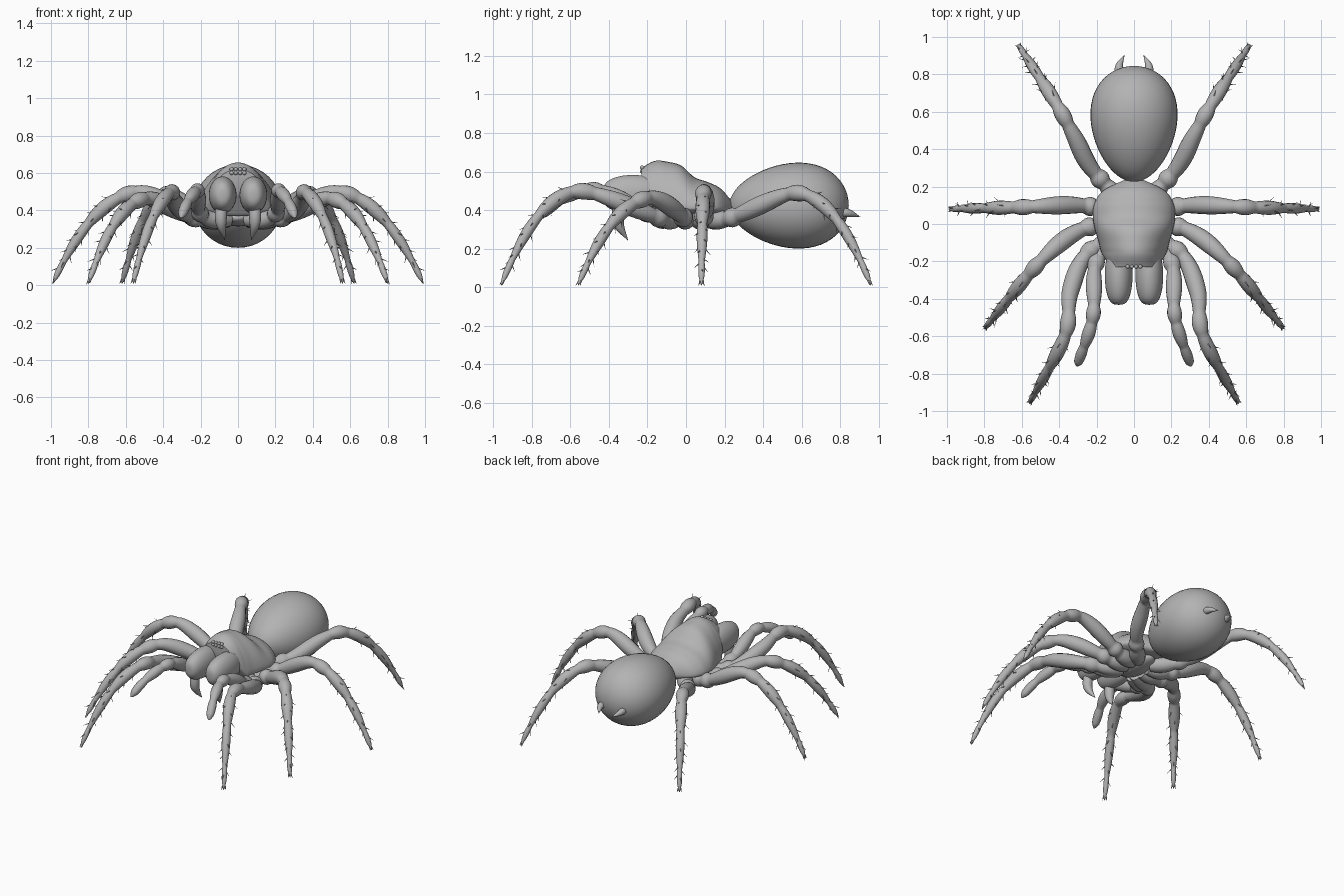
import bpy, bmesh, math, random
from mathutils import Vector

random.seed(4)
if "Cube" in bpy.data.objects:
    bpy.data.objects.remove(bpy.data.objects["Cube"])

grey = bpy.data.materials.new("plain grey")
grey.use_nodes = True
grey.diffuse_color = (0.45, 0.45, 0.45, 1)
grey.node_tree.nodes["Principled BSDF"].inputs["Base Color"].default_value = grey.diffuse_color


def finish(name, bm, mirror=False):
    bmesh.ops.recalc_face_normals(bm, faces=bm.faces)
    mesh = bpy.data.meshes.new(name)
    bm.to_mesh(mesh)
    bm.free()
    mesh.materials.append(grey)
    obj = bpy.data.objects.new(name, mesh)
    bpy.context.collection.objects.link(obj)
    bpy.ops.object.select_all(action="DESELECT")
    obj.select_set(True)
    bpy.context.view_layer.objects.active = obj
    bpy.ops.object.shade_smooth_by_angle(angle=math.radians(50))
    if mirror:
        obj.modifiers.new("mirror", "MIRROR")


def smooth(points, steps=16):
    """Catmull-Rom curve through points of any dimension."""
    pts = [Vector(p) for p in points]
    pts = [pts[0] * 2 - pts[1]] + pts + [pts[-1] * 2 - pts[-2]]
    curve = []
    for before, start, end, after in zip(pts, pts[1:], pts[2:], pts[3:]):
        for i in range(steps):
            t = i / steps
            leave = (end - before) / 2
            arrive = (after - start) / 2
            gap = end - start
            curve.append(start + leave * t + (gap * 3 - leave * 2 - arrive) * t ** 2
                         + (leave + arrive - gap * 2) * t ** 3)
    return curve + [pts[-2]]


def circle(sides):
    for i in range(sides):
        angle = math.tau * i / sides
        yield math.cos(angle), math.sin(angle)


def skin(bm, rings):
    """Join rings of points into a closed skin."""
    loops = [[bm.verts.new(point) for point in ring] for ring in rings]
    sides = len(loops[0])
    for near, far in zip(loops, loops[1:]):
        for i in range(sides):
            j = (i + 1) % sides
            bm.faces.new((near[i], near[j], far[j], far[i]))
    bm.faces.new(loops[0])
    bm.faces.new(loops[-1])


def ball(name, centre, radii, taper=0, blunt=0, mirror=False):
    """Ellipsoid along y, widened to the back by taper, squared off by blunt."""
    bm = bmesh.new()
    bmesh.ops.create_uvsphere(bm, u_segments=40, v_segments=28, radius=1)
    for vert in bm.verts:
        across, up, along = vert.co
        swell = (1 + taper * along) * max(math.hypot(across, up), 0.001) ** -blunt
        shape = (across * swell, along, up * swell)
        vert.co = [c + s * r for c, s, r in zip(centre, shape, radii)]
    finish(name, bm, mirror)


def spike(bm, base, reach, radius):
    u = reach.orthogonal().normalized() * radius
    v = reach.normalized().cross(u)
    ring = [bm.verts.new(base + u * c + v * s) for c, s in circle(5)]
    tip = bm.verts.new(base + reach)
    for i, vert in enumerate(ring):
        bm.faces.new((ring[i - 1], vert, tip))


def limb(name, pts, joints, radius, thin, bristles=0, claws=False):
    """Tube along a curve, thinning to its end and pinched at each joint."""
    side = (pts[-1] - pts[0]).cross(Vector((0, 0, 1))).normalized()
    lengths = [0]
    for a, b in zip(pts, pts[1:]):
        lengths.append(lengths[-1] + (b - a).length)

    def frame(f):
        i = 0
        while i < len(pts) - 2 and lengths[i + 1] < f * lengths[-1]:
            i += 1
        t = (f * lengths[-1] - lengths[i]) / (lengths[i + 1] - lengths[i])
        ahead = (pts[min(i + 2, len(pts) - 1)] - pts[max(i - 1, 0)]).normalized()
        up = side.cross(ahead).normalized()
        bulge = max(math.sin(math.pi * (f - a) / (b - a))
                    for a, b in zip(joints, joints[1:]) if a <= f <= b)
        r = radius * (1 - thin * f * f) * (0.76 + 0.24 * bulge)
        r *= math.sqrt(min(1, (1 - f) * 25 + 0.05))
        return pts[i].lerp(pts[i + 1], t), ahead, up, ahead.cross(up), r

    bm = bmesh.new()
    rings = []
    steps = 100
    for k in range(steps + 1):
        p, ahead, u, v, r = frame(k / steps)
        rings.append([p + (u * c + v * s) * r for c, s in circle(16)])
    skin(bm, rings)
    for k in range(bristles):
        p, ahead, u, v, r = frame(0.55 + 0.4 * k / bristles)
        angle = k * 2.4 + random.uniform(-0.4, 0.4)
        out = u * math.cos(angle) + v * math.sin(angle)
        spike(bm, p + out * r * 0.8, (out + ahead) * 0.03, 0.004)
    if claws:
        p, ahead, u, v, r = frame(0.98)
        for s in (-1, 1):
            spike(bm, p + v * s * 0.006, ahead * 0.03 + v * s * 0.01, 0.007)
    finish(name, bm, True)


def arch(plan, knee, peak, drop):
    """Lift a ground plan into a limb that rises to the knee and then falls."""
    flat = smooth(plan)
    total = sum((b - a).length for a, b in zip(flat, flat[1:]))
    gone = 0
    curve = []
    for last, point in zip([flat[0]] + flat, flat):
        gone += (point - last).length
        f = gone / total
        t = min(max((f - 0.1) / knee, 0), 1)
        rise = t * t * (3 - 2 * t)
        fall = max(0, (f - knee) / (1 - knee)) ** 2.3
        curve.append(Vector((point.x, point.y, 0.35 + (peak - 0.35) * rise - drop * fall)))
    return curve


# Abdomen, waist and breast plate
ball("abdomen", (0, 0.535, 0.423), (0.23, 0.31, 0.22), taper=0.17)
ball("waist", (0, 0.23, 0.42), (0.04, 0.1, 0.04))
ball("sternum", (0, 0.03, 0.36), (0.08, 0.15, 0.045))

# Carapace with raised head, from half widths and crest heights
crest = smooth([(0.12, 0.62), (0.17, 0.655), (0.19, 0.65), (0.21, 0.63),
                (0.22, 0.57), (0.21, 0.545), (0.16, 0.51), (0.02, 0.43)], 8)
rings = []
for k, (width, top) in enumerate(crest):
    t = k / (len(crest) - 1)
    rim = 0.41 + 0.12 * max(0, 1 - 6 * t)
    rings.append([(width * c, 0.48 * t - 0.23, rim + (s ** 1.2 * (top - rim) if s > 0 else s * 0.04))
                  for c, s in circle(40)])
bm = bmesh.new()
skin(bm, rings)
finish("carapace", bm)

# Jaws and fangs
ball("jaws", (0.082, -0.275, 0.482), (0.074, 0.157, 0.1), blunt=0.35, mirror=True)
limb("fangs", smooth([(0.09, -0.35, 0.43), (0.09, -0.35, 0.33), (0.07, -0.3, 0.24)]),
     (0, 1), radius=0.037, thin=1)

# Eye cluster
bm = bmesh.new()
for row in range(2):
    for column in range(2):
        made = bmesh.ops.create_uvsphere(bm, u_segments=12, v_segments=8, radius=0.011)
        spot = (0.012 + 0.022 * column, -0.228, 0.6 + 0.02 * row)
        bmesh.ops.translate(bm, verts=made["verts"], vec=spot)
finish("eyes", bm, True)

# Spinnerets
limb("spinnerets", smooth([(0.07, 0.77, 0.39), (0.08, 0.84, 0.385), (0.05, 0.905, 0.365)]),
     (0, 1), radius=0.028, thin=1)

# Walking legs: ground plan, knee position and knee height
leg_joints = (0, 0.12, 0.18, 0.43, 0.52, 0.69, 0.89, 1)
legs = {
    "front_legs": ([(0.05, -0.05), (0.25, -0.16), (0.34, -0.36), (0.37, -0.6), (0.56, -0.96)], 0.53, 0.505),
    "second_legs": ([(0.06, 0), (0.28, -0.03), (0.5, -0.2), (0.8, -0.56)], 0.43, 0.47),
    "third_legs": ([(0.06, 0.06), (0.3, 0.1), (0.6, 0.09), (0.99, 0.08)], 0.44, 0.505),
    "rear_legs": ([(0.05, 0.1), (0.23, 0.3), (0.32, 0.47), (0.42, 0.65), (0.62, 0.96)], 0.5, 0.495),
}
for name, (plan, knee, peak) in legs.items():
    limb(name, arch(plan, knee, peak, peak - 0.01), leg_joints,
         radius=0.052, thin=0.77, bristles=22, claws=True)

# Feelers beside the jaws
limb("feelers", arch([(0.05, -0.08), (0.2, -0.2), (0.22, -0.5), (0.305, -0.76)], 0.55, 0.51, 0.15),
     (0, 0.2, 0.3, 0.55, 0.66, 0.83, 1), radius=0.048, thin=0.5)
